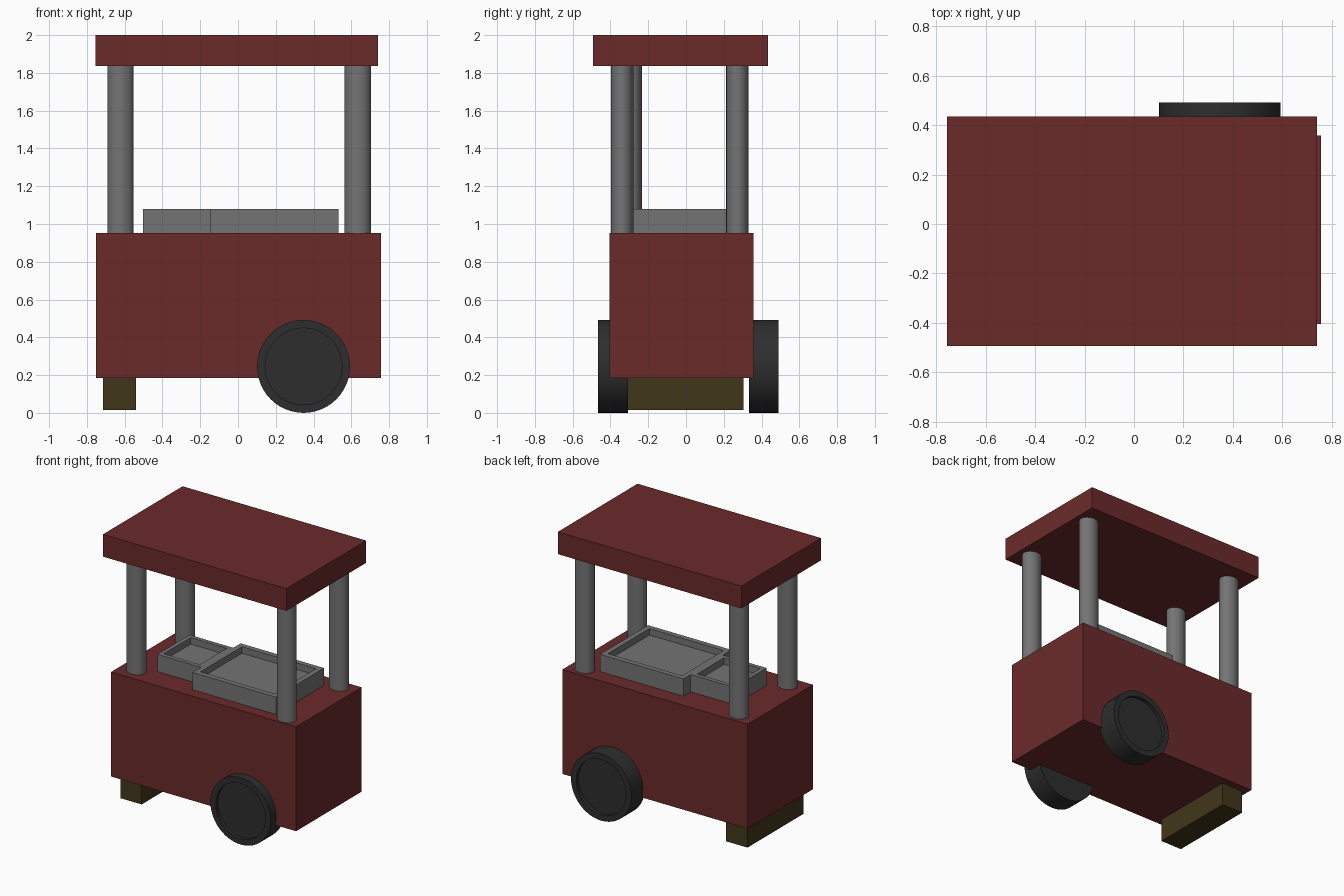
import bpy, bmesh, math
from mathutils import Matrix, Vector

if "Cube" in bpy.data.objects:
    bpy.data.objects.remove(bpy.data.objects["Cube"])


def material(name, rgb):
    m = bpy.data.materials.new(name)
    m.diffuse_color = (*rgb, 1)
    m.use_nodes = True
    m.node_tree.nodes["Principled BSDF"].inputs["Base Color"].default_value = m.diffuse_color
    return m


RED = material("red_paint", (0.147, 0.023, 0.023))
BLACK = material("black_rubber", (0.027, 0.027, 0.027))
WOOD = material("dark_wood", (0.053, 0.037, 0.011))
METAL = material("grey_metal", (0.175, 0.175, 0.175))


def finish(bm, name, mat, smooth=False):
    mesh = bpy.data.meshes.new(name)
    bm.to_mesh(mesh)
    bm.free()
    ob = bpy.data.objects.new(name, mesh)
    bpy.context.collection.objects.link(ob)
    mesh.materials.append(mat)
    if smooth:
        bpy.ops.object.select_all(action='DESELECT')
        ob.select_set(True)
        bpy.context.view_layer.objects.active = ob
        bpy.ops.object.shade_smooth_by_angle(angle=math.radians(35))
    return ob


def recess(bm, direction, rim, depth):
    """Inset the face pointing along direction and sink it."""
    bm.normal_update()
    d = Vector(direction)
    face = max(bm.faces, key=lambda f: f.normal.dot(d))
    bmesh.ops.inset_region(bm, faces=[face], thickness=rim)
    inner = bmesh.ops.extrude_face_region(bm, geom=[face])
    verts = [v for v in inner["geom"] if isinstance(v, bmesh.types.BMVert)]
    bmesh.ops.translate(bm, verts=verts, vec=-d * depth)
    if face.is_valid:
        bmesh.ops.delete(bm, geom=[face], context='FACES_ONLY')
    bmesh.ops.recalc_face_normals(bm, faces=bm.faces)


def box(name, lo, hi, mat, rim=0, depth=0):
    lo, hi = Vector(lo), Vector(hi)
    bm = bmesh.new()
    bmesh.ops.create_cube(bm, size=1, matrix=Matrix.Translation((lo + hi) / 2)
                          @ Matrix.Diagonal((*(hi - lo), 1)))
    if rim:
        recess(bm, (0, 0, 1), rim, depth)
    return finish(bm, name, mat)


# Cart body, canopy and rear support block
box("cart_body", (-0.752, -0.404, 0.184), (0.756, 0.358, 0.953), RED)
box("canopy", (-0.755, -0.493, 1.836), (0.74, 0.434, 2.0), RED)
box("support_block", (-0.714, -0.35, 0.014), (-0.54, 0.304, 0.184), WOOD)

# Open trays on the counter
box("large_tray", (-0.147, -0.32, 0.953), (0.533, 0.24, 1.08), METAL, 0.054, 0.048)
box("small_tray", (-0.503, -0.22, 0.953), (-0.147, 0.155, 1.08), METAL, 0.044, 0.048)

# Slightly oval canopy posts
for name, x, y in (("front_left_post", -0.622, -0.293),
                   ("front_right_post", 0.634, -0.338),
                   ("back_left_post", -0.622, 0.272),
                   ("back_right_post", 0.634, 0.272)):
    bm = bmesh.new()
    bmesh.ops.create_cone(bm, cap_ends=True, segments=32, radius1=1, radius2=1, depth=1,
                          matrix=Matrix.Translation((x, y, 1.3955))
                          @ Matrix.Diagonal((0.07, 0.059, 0.885, 1)))
    finish(bm, name, METAL, True)

# Wheels with a sunken outer face
for name, y0, y1, side in (("front_wheel", -0.465, -0.307, -1),
                           ("back_wheel", 0.333, 0.491, 1)):
    bm = bmesh.new()
    bmesh.ops.create_cone(bm, cap_ends=True, segments=48, radius1=0.246, radius2=0.246,
                          depth=y1 - y0,
                          matrix=Matrix.Translation((0.347, (y0 + y1) / 2, 0.246))
                          @ Matrix.Rotation(math.pi / 2, 4, 'X'))
    recess(bm, (0, side, 0), 0.043, 0.025)
    finish(bm, name, BLACK, True)
